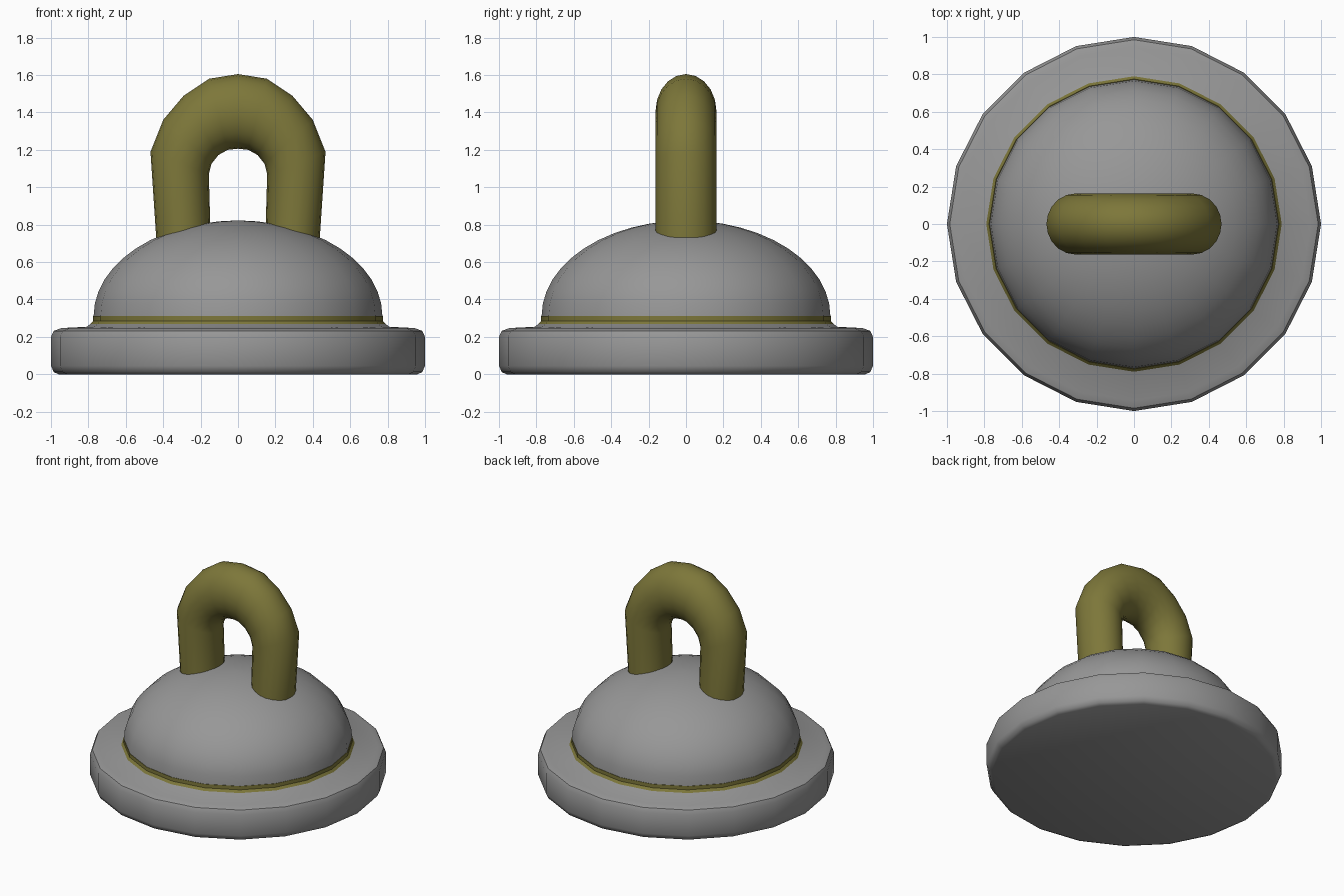
import bpy
import bmesh
from math import sin, cos, pi, radians
from mathutils import Vector

SIDES = 20

if "Cube" in bpy.data.objects:
    bpy.data.objects.remove(bpy.data.objects["Cube"])


def make_material(name, rgb):
    mat = bpy.data.materials.new(name)
    mat.use_nodes = True
    colour = (*rgb, 1)
    mat.diffuse_color = colour
    mat.node_tree.nodes["Principled BSDF"].inputs["Base Color"].default_value = colour
    return mat


def skin(name, rings, mat, cap_start, cap_end, sharp=40):
    """Bridge a list of equal-length point rings into one smooth object."""
    bm = bmesh.new()
    loops = [[bm.verts.new(p) for p in ring] for ring in rings]
    for a, b in zip(loops, loops[1:]):
        n = len(a)
        for i in range(n):
            j = (i + 1) % n
            bm.faces.new((a[i], a[j], b[j], b[i]))
    if cap_start:
        bm.faces.new(loops[0][::-1])
    if cap_end:
        bm.faces.new(loops[-1])
    bmesh.ops.remove_doubles(bm, verts=bm.verts, dist=0.0001)
    bmesh.ops.recalc_face_normals(bm, faces=bm.faces)
    mesh = bpy.data.meshes.new(name)
    bm.to_mesh(mesh)
    bm.free()
    mesh.materials.append(mat)
    obj = bpy.data.objects.new(name, mesh)
    bpy.context.collection.objects.link(obj)
    bpy.ops.object.select_all(action='DESELECT')
    obj.select_set(True)
    bpy.context.view_layer.objects.active = obj
    bpy.ops.object.shade_smooth_by_angle(angle=radians(sharp))
    return obj


def lathe(name, profile, mat, cap_start=True, cap_end=True):
    """Spin (radius, height) points around the vertical axis."""
    turns = [2 * pi * i / SIDES for i in range(SIDES)]
    rings = [[(r * cos(t), r * sin(t), z) for t in turns] for r, z in profile]
    return skin(name, rings, mat, cap_start, cap_end)


grey = make_material("grey metal", (0.31, 0.31, 0.31))
olive = make_material("olive brass", (0.205, 0.185, 0.042))

# Flat disc base with rounded rim and a small fillet under the band
lathe("base_disc", [(0.96, 0), (0.985, 0.012), (1, 0.045), (1, 0.2), (0.985, 0.232),
                    (0.945, 0.247), (0.81, 0.254), (0.79, 0.268)], grey)

# Thin trim band between base and dome
lathe("trim_band", [(0.79, 0.268), (0.775, 0.285), (0.775, 0.312)], olive)

# Elliptical dome, ending in a small flat top
steps = 12
dome = [(0.772 * cos(pi / 2 * i / steps), 0.312 + 0.51 * sin(pi / 2 * i / steps))
        for i in range(steps)]
lathe("dome", dome + [(0.02, 0.822)], grey)

# Arched handle: outer and inner outline points on one side, then mirrored
outer = [(0.43, 0.62), (0.468, 1.19), (0.4, 1.36), (0.29, 1.49), (0.155, 1.58), (0, 1.605)]
inner = [(0.143, 0.62), (0.156, 1.07), (0.142, 1.125), (0.105, 1.172), (0.055, 1.2), (0, 1.206)]
pairs = list(zip(outer, inner))
pairs += [((-o[0], o[1]), (-i[0], i[1])) for o, i in reversed(pairs[:-1])]
rings = []
for o, i in pairs:
    out, inn = Vector((o[0], 0, o[1])), Vector((i[0], 0, i[1]))
    centre, half = (out + inn) / 2, (out - inn) / 2
    side = Vector((0, 0.163, 0))
    rings.append([centre + half * cos(2 * pi * k / 20) + side * sin(2 * pi * k / 20)
                  for k in range(20)])
skin("handle", rings, olive, True, True, sharp=60)
